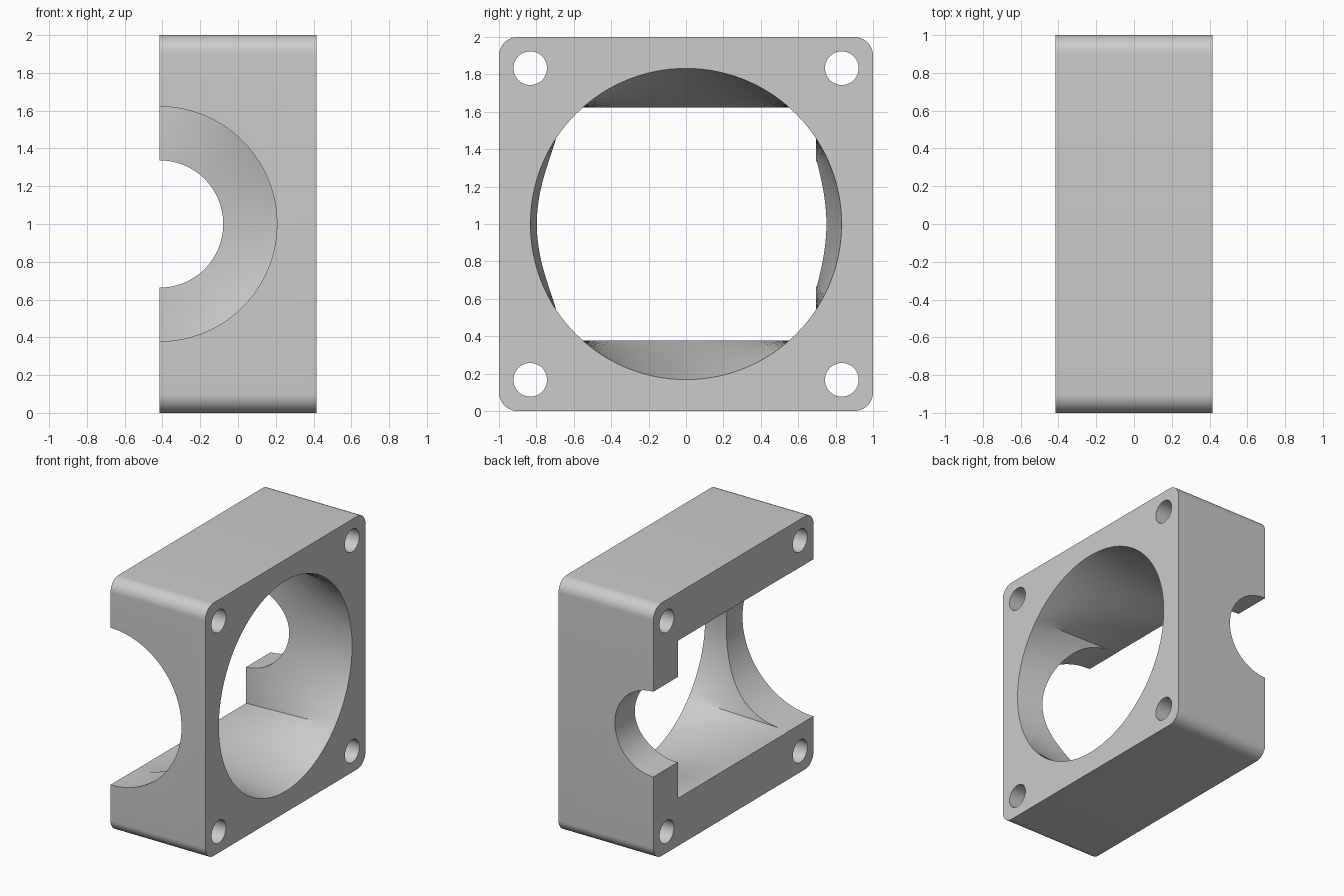
import bpy
import bmesh
from math import pi, sin, cos, atan2, radians
from mathutils import Matrix

if "Cube" in bpy.data.objects:
    bpy.data.objects.remove(bpy.data.objects["Cube"], do_unlink=True)

HALF = 0.415          # half depth of the block along x
MID = 1.0             # height of the centre
BORE = 0.832          # radius of the round mouth
SLOT_Y, SLOT_Z = 0.695, 0.623

grey = bpy.data.materials.new("light_grey")
grey.use_nodes = True
colour = (0.6, 0.6, 0.6, 1)
grey.diffuse_color = colour
grey.node_tree.nodes["Principled BSDF"].inputs["Base Color"].default_value = colour


def finish(name, bm):
    bmesh.ops.recalc_face_normals(bm, faces=bm.faces)
    mesh = bpy.data.meshes.new(name)
    bm.to_mesh(mesh)
    bm.free()
    mesh.materials.append(grey)
    ob = bpy.data.objects.new(name, mesh)
    bpy.context.collection.objects.link(ob)
    return ob


def skin(name, rings):
    """Closed solid through matching rings of points."""
    bm = bmesh.new()
    loops = [[bm.verts.new(p) for p in ring] for ring in rings]
    n = len(loops[0])
    for a, b in zip(loops, loops[1:]):
        for i in range(n):
            j = (i + 1) % n
            bm.faces.new((a[i], a[j], b[j], b[i]))
    caps = [bm.faces.new(loops[0]), bm.faces.new(loops[-1])]
    bmesh.ops.triangulate(bm, faces=[f for f in bm.faces if f not in caps])
    return finish(name, bm)


def cylinder(name, radius, start, end, axis, centre, sides=128):
    bm = bmesh.new()
    turn = Matrix.Rotation(pi / 2, 4, "Y" if axis == "X" else "X")
    bmesh.ops.create_cone(bm, cap_ends=True, segments=sides, radius1=radius,
                          radius2=radius, depth=end - start,
                          matrix=Matrix.Translation(centre) @ turn)
    return finish(name, bm)


# Block with four rounded long edges
bm = bmesh.new()
bmesh.ops.create_cube(bm, size=1, matrix=Matrix.Translation((0, 0, MID))
                      @ Matrix.Diagonal((2 * HALF, 2, 2, 1)))
long_edges = [e for e in bm.edges
              if abs(e.verts[0].co.x - e.verts[1].co.x) > 0.1]
bmesh.ops.bevel(bm, geom=long_edges, offset=0.1, segments=12,
                profile=0.5, affect="EDGES")
housing = finish("duct_housing", bm)

# Passage blending from the round mouth to the rectangular slot
corner = atan2(SLOT_Z, SLOT_Y)
stops = [-corner, corner, pi - corner, pi + corner, 2 * pi - corner]
angles = [a + (b - a) * i / 32 for a, b in zip(stops, stops[1:])
          for i in range(32)]


def section(x, blend):
    ring = []
    for a in angles:
        box = 1 / max(abs(cos(a)) / SLOT_Y, abs(sin(a)) / SLOT_Z)
        r = BORE * blend + box * (1 - blend)
        ring.append((x, r * cos(a), MID + r * sin(a)))
    return ring


steps = 6
rings = [section(-HALF - 0.1, 0)]
rings += [section(-HALF + 2 * HALF * i / steps, i / steps)
          for i in range(steps + 1)]
rings.append(section(HALF + 0.1, 1))
cutters = [skin("passage_cutter", rings)]

# Half-round openings in the front and back walls
cutters.append(cylinder("front_opening_cutter", 0.621, -1.1, -0.4, "Y",
                        (-HALF, -0.75, MID)))
cutters.append(cylinder("back_opening_cutter", 0.337, 0.4, 1.1, "Y",
                        (-HALF, 0.75, MID)))

# Corner screw holes
for y in (-1, 1):
    for z in (-1, 1):
        cutters.append(cylinder("screw_hole_cutter", 0.09, -0.6, 0.6, "X",
                                (0, y * 0.833, MID + z * 0.833), 48))

for cutter in cutters:
    cutter.hide_render = True
    cutter.hide_set(True)
    mod = housing.modifiers.new(cutter.name, "BOOLEAN")
    mod.operation = "DIFFERENCE"
    mod.solver = "EXACT"
    mod.object = cutter

# Apply the cuts, then drop the cutters
bpy.context.view_layer.objects.active = housing
housing.select_set(True)
for mod in list(housing.modifiers):
    bpy.ops.object.modifier_apply(modifier=mod.name)
for cutter in cutters:
    bpy.data.objects.remove(cutter, do_unlink=True)

bpy.ops.object.shade_smooth_by_angle(angle=radians(25))
